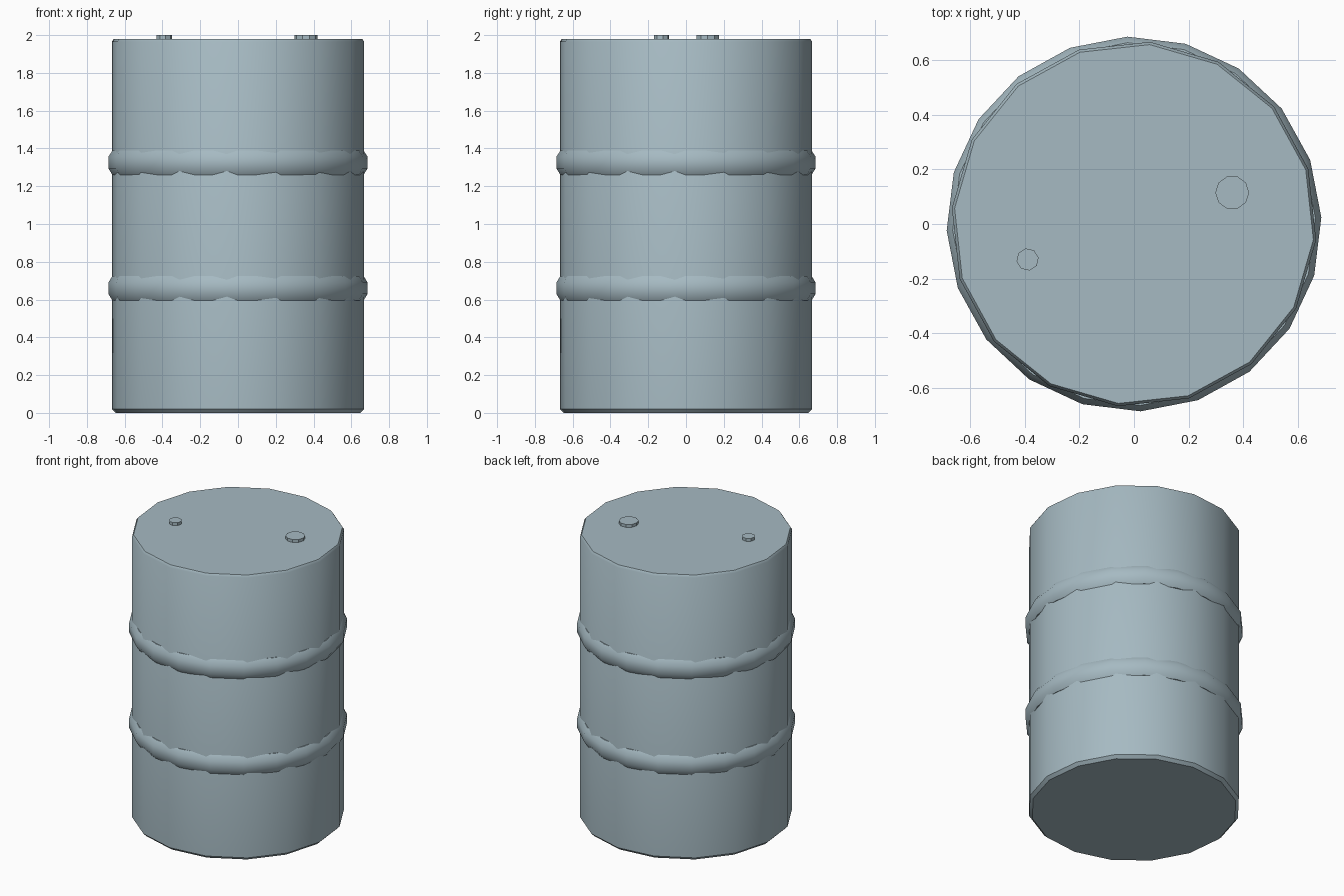
import bpy, math
from math import cos, sin, radians, tau

cube = bpy.data.objects.get("Cube")
if cube:
    bpy.data.objects.remove(cube, do_unlink=True)

STEEL = (0.38, 0.49, 0.54, 1)
steel = bpy.data.materials.new("blue_grey_steel")
steel.use_nodes = True
steel.diffuse_color = STEEL
steel.node_tree.nodes["Principled BSDF"].inputs["Base Color"].default_value = STEEL


def lathe(name, profile, sides, turn=0, centre=(0, 0), closed=False):
    """Spin (radius, height) points about z; cap the ends unless closed."""
    verts = [(centre[0] + r * cos(radians(turn) + tau * i / sides),
              centre[1] + r * sin(radians(turn) + tau * i / sides), z)
             for r, z in profile for i in range(sides)]
    rows = len(profile)
    faces = []
    for k in range(rows if closed else rows - 1):
        a, b = k * sides, (k + 1) % rows * sides
        for i in range(sides):
            j = (i + 1) % sides
            faces.append((a + i, a + j, b + j, b + i))
    if not closed:
        faces.append(tuple(reversed(range(sides))))
        faces.append(tuple((rows - 1) * sides + i for i in range(sides)))
    mesh = bpy.data.meshes.new(name)
    mesh.from_pydata(verts, [], faces)
    mesh.materials.append(steel)
    obj = bpy.data.objects.new(name, mesh)
    bpy.context.collection.objects.link(obj)
    bpy.ops.object.select_all(action="DESELECT")
    obj.select_set(True)
    bpy.context.view_layer.objects.active = obj
    bpy.ops.object.shade_smooth_by_angle(angle=radians(35))
    return obj


# Drum shell with chamfered rims
lathe("drum_body", [(0.65, 0), (0.67, 0.02), (0.67, 1.965), (0.66, 1.98)], 16, turn=-5)

# Rolling hoops
for name, z in (("lower_hoop", 0.66), ("upper_hoop", 1.325)):
    lathe(name, [(0.64, z - 0.065), (0.665, z - 0.065), (0.687, z - 0.03),
                 (0.687, z + 0.03), (0.665, z + 0.065), (0.64, z + 0.065)],
          20, turn=2, closed=True)

# Lid plugs
lathe("large_plug", [(0.062, 1.97), (0.062, 2.0)], 10, centre=(0.36, 0.115))
lathe("small_plug", [(0.041, 1.97), (0.041, 2.0)], 8, turn=10, centre=(-0.39, -0.13))
